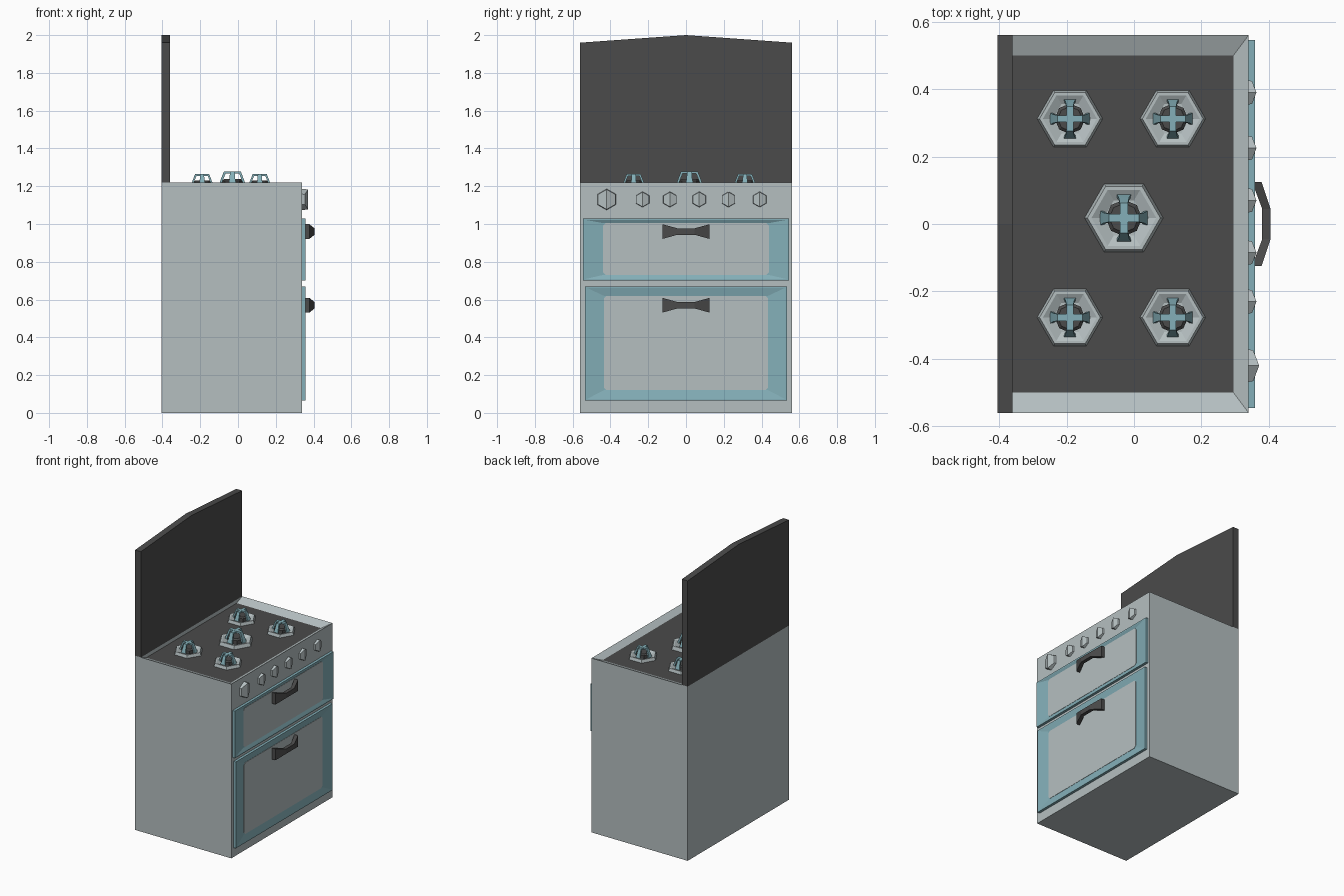
import bpy, math

if "Cube" in bpy.data.objects:
    bpy.data.objects.remove(bpy.data.objects["Cube"])

def material(name, rgb):
    m = bpy.data.materials.new(name)
    m.diffuse_color = (*rgb, 1)
    m.use_nodes = True
    m.node_tree.nodes["Principled BSDF"].inputs["Base Color"].default_value = m.diffuse_color
    return m

GREY = material("light grey metal", (0.46, 0.52, 0.53))
TEAL = material("teal enamel", (0.23, 0.43, 0.48))
DARK = material("charcoal", (0.07, 0.07, 0.07))

def mesh(name, verts, faces, mats, rule=None):
    me = bpy.data.meshes.new(name)
    me.from_pydata(verts, [], faces)
    for m in mats:
        me.materials.append(m)
    if rule:
        for p in me.polygons:
            p.material_index = rule(p)
    ob = bpy.data.objects.new(name, me)
    bpy.context.collection.objects.link(ob)
    return ob

def loft(name, rings, mats, rule=None):
    """Skin between equal-sized point rings and cap both ends."""
    n = len(rings[0])
    verts = [p for r in rings for p in r]
    faces = [(k * n + i, k * n + (i + 1) % n, (k + 1) * n + (i + 1) % n, (k + 1) * n + i)
             for k in range(len(rings) - 1) for i in range(n)]
    faces += [tuple(reversed(range(n))), tuple(range(len(verts) - n, len(verts)))]
    return mesh(name, verts, faces, mats, rule)

def rect(x, hy, z0, z1):
    return [(x, -hy, z0), (x, hy, z0), (x, hy, z1), (x, -hy, z1)]

BX, FX, HY, TOP, FLOOR = -0.405, 0.34, 0.56, 1.22, 1.195

# cabinet body with a sunken hob
v = [(BX, -HY, 0), (FX, -HY, 0), (FX, HY, 0), (BX, HY, 0),
     (BX, -HY, TOP), (FX, -HY, TOP), (FX, HY, TOP), (BX, HY, TOP),
     (-0.36, -HY, TOP), (-0.36, HY, TOP),
     (-0.36, -0.5, FLOOR), (0.295, -0.5, FLOOR), (0.295, 0.5, FLOOR), (-0.36, 0.5, FLOOR)]
f = [(10, 11, 12, 13), (3, 2, 1, 0), (0, 1, 5, 8, 4), (1, 2, 6, 5), (2, 3, 7, 9, 6),
     (3, 0, 4, 7), (4, 8, 9, 7), (8, 5, 11, 10), (5, 6, 12, 11), (6, 9, 13, 12), (9, 8, 10, 13)]
mesh("cabinet", v, f, [GREY, DARK], lambda p: 1 if p.index == 0 else 0)

# gabled splashback
outline = [(-HY, TOP), (HY, TOP), (HY, 1.96), (0, 2.0), (-HY, 1.96)]
loft("splashback", [[(x, y, z) for y, z in outline] for x in (BX, -0.36)], [DARK])

# oven doors: raised frame, sunken window, bow-tie handle
for label, hy, z0, z1, wy, w0, w1, hz in (
        ("upper", 0.545, 0.70, 1.03, 0.44, 0.73, 1.005, 0.96),
        ("lower", 0.535, 0.065, 0.67, 0.435, 0.12, 0.62, 0.57)):
    loft(label + "_door", [rect(0.335, hy, z0, z1), rect(0.358, hy, z0, z1),
                           rect(0.358, hy - 0.01, z0 + 0.008, z1 - 0.008),
                           rect(0.349, wy, w0, w1)], [TEAL])
    c = 0.015
    pane = [(-wy + c, w0), (wy - c, w0), (wy, w0 + c), (wy, w1 - c),
            (wy - c, w1), (-wy + c, w1), (-wy, w1 - c), (-wy, w0 + c)]
    loft(label + "_window", [[(x, y, z) for y, z in pane] for x in (0.346, 0.351)], [GREY])
    rings = [[(a, y, hz - h), (b, y, hz - h), (b, y, hz + h), (a, y, hz + h)][::-1]
             for y, a, b, h in ((-0.125, 0.35, 0.378, 0.039), (-0.045, 0.38, 0.405, 0.017),
                                (0.045, 0.38, 0.405, 0.017), (0.125, 0.35, 0.378, 0.039))]
    loft(label + "_handle", rings, [DARK])

# ridged hexagonal knobs
for i, y in enumerate((-0.42, -0.23, -0.085, 0.07, 0.225, 0.39)):
    s = 1.35 if i == 0 else 1.0
    pts = [(math.cos(math.radians(30 + 60 * k)) * 0.042 * s,
            math.sin(math.radians(30 + 60 * k)) * 0.042 * s) for k in range(6)]
    ridge, side = FX + 0.023 * s, FX + 0.01 * s
    kv = [(FX - 0.005, y + a, 1.13 + b) for a, b in pts]
    kv += [(ridge if abs(a) < 0.001 else side, y + a * 0.93, 1.13 + b * 0.93) for a, b in pts]
    kf = [(k, (k + 1) % 6, (k + 1) % 6 + 6, k + 6) for k in range(6)]
    kf += [(7, 8, 9, 10), (10, 11, 6, 7), (5, 4, 3, 2, 1, 0)]
    mesh(f"knob_{i + 1}", kv, kf, [GREY])

# burners: hexagonal bowl, cap and crossed pan support
def disc(name, cx, cy, s, sides, profile, mat):
    rings = [[(cx + r * s * math.cos(2 * math.pi * k / sides),
               cy + r * s * math.sin(2 * math.pi * k / sides),
               FLOOR + h * s) for k in range(sides)] for r, h in profile]
    loft(name, rings, [mat])

burners = [(-0.19, 0.312, 1), (0.115, 0.312, 1), (-0.19, -0.277, 1),
           (0.115, -0.277, 1), (-0.03, 0.018, 1.2)]
for i, (cx, cy, s) in enumerate(burners):
    disc(f"burner_bowl_{i + 1}", cx, cy, s, 6,
         [(0.098, -0.002), (0.09, 0.02), (0.08, 0.02), (0.05, 0.006)], GREY)
    disc(f"burner_cap_{i + 1}", cx, cy, s, 8,
         [(0.045, 0.004), (0.045, 0.028), (0.036, 0.036)], DARK)
    half = [(0.06, 0.008, 0.019), (0.051, 0.034, 0.013), (0.037, 0.07, 0.010)]
    path = [(-d, h, w) for d, h, w in half] + half[::-1]
    for axis in range(2):
        rings = []
        for d, h, w in path:
            inner = d - math.copysign(0.007, d)     # underside pulled inwards
            ring = [(d, w, h), (d, -w, h), (inner, -w, h - 0.01), (inner, w, h - 0.01)]
            if axis:
                ring = [(-b, a, c) for a, b, c in ring]
            rings.append([(cx + a * s, cy + b * s, FLOOR + c * s - 0.0005 * axis)
                          for a, b, c in ring])
        loft(f"pan_support_{i + 1}_{'ab'[axis]}", rings, [TEAL])

# make all normals face outward
import bmesh
for ob in bpy.data.objects:
    bm = bmesh.new()
    bm.from_mesh(ob.data)
    bmesh.ops.recalc_face_normals(bm, faces=bm.faces)
    bm.to_mesh(ob.data)
    bm.free()
